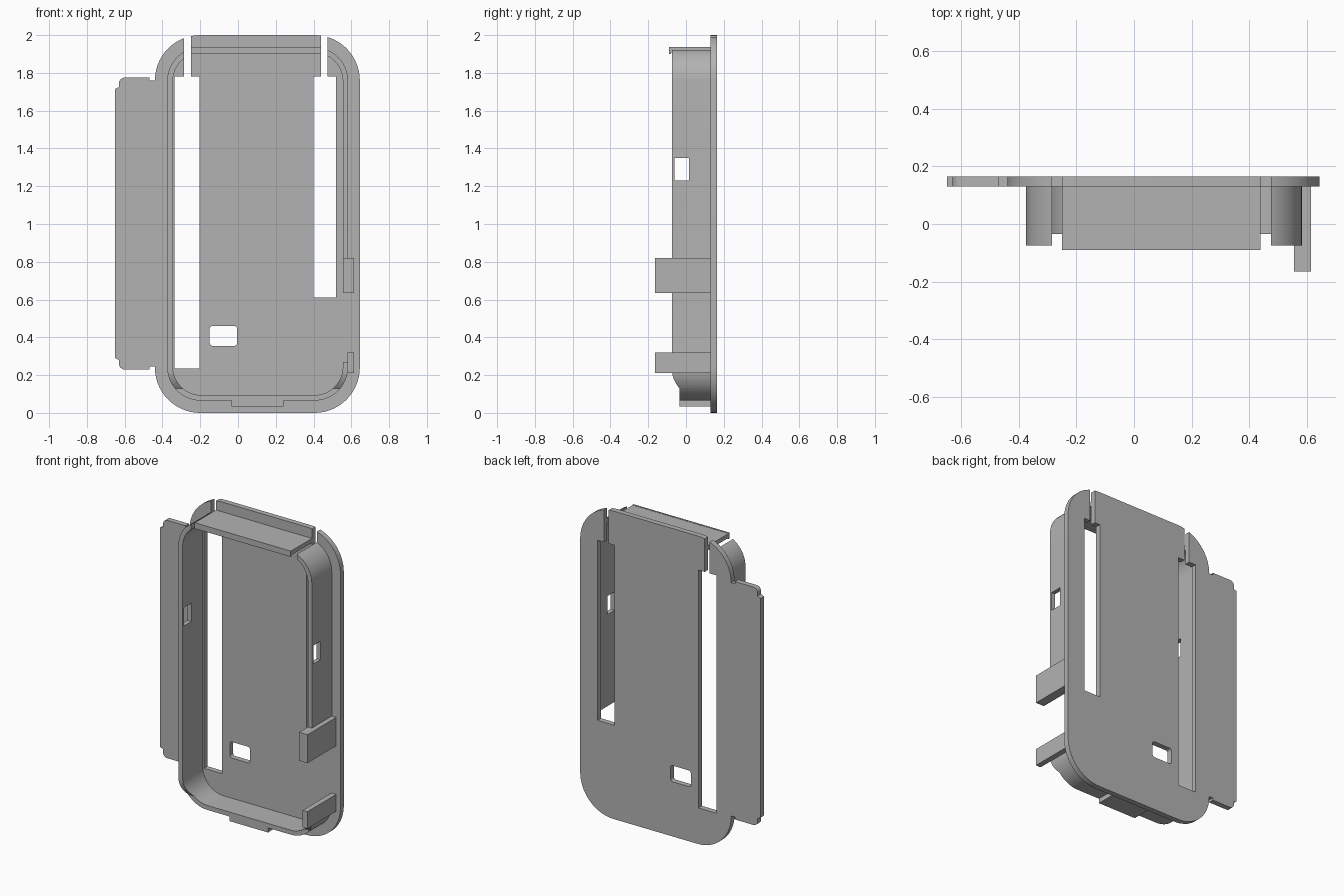
import bpy, bmesh
from math import cos, sin, radians

cube = bpy.data.objects.get("Cube")
if cube:
    bpy.data.objects.remove(cube, do_unlink=True)

grey = bpy.data.materials.new("plain_grey")
grey.use_nodes = True
GREY = (0.45, 0.45, 0.45, 1)
grey.diffuse_color = GREY
grey.node_tree.nodes["Principled BSDF"].inputs["Base Color"].default_value = GREY


def prism(name, points, depth):
    """Extrude a closed 3D polygon along the depth vector."""
    bm = bmesh.new()
    face = bm.faces.new([bm.verts.new(p) for p in points])
    extruded = bmesh.ops.extrude_face_region(bm, geom=[face])["geom"]
    verts = [v for v in extruded if isinstance(v, bmesh.types.BMVert)]
    bmesh.ops.translate(bm, verts=verts, vec=depth)
    bmesh.ops.recalc_face_normals(bm, faces=bm.faces)
    mesh = bpy.data.meshes.new(name)
    bm.to_mesh(mesh)
    bm.free()
    mesh.materials.append(grey)
    obj = bpy.data.objects.new(name, mesh)
    bpy.context.collection.objects.link(obj)
    return obj


def panel(name, outline, y0, y1):
    return prism(name, [(x, y0, z) for x, z in outline], (0, y1 - y0, 0))


def box(name, x0, x1, y0, y1, z0, z1):
    return panel(name, [(x0, z0), (x1, z0), (x1, z1), (x0, z1)], y0, y1)


def arc(cx, cz, r, start, end, steps=14):
    angles = [radians(start + (end - start) * i / steps) for i in range(steps + 1)]
    return [(cx + r * cos(a), cz + r * sin(a)) for a in angles]


def rounded(x0, x1, z0, z1, r):
    return (arc(x0 + r, z0 + r, r, 180, 270) + arc(x1 - r, z0 + r, r, 270, 360)
            + arc(x1 - r, z1 - r, r, 0, 90) + arc(x0 + r, z1 - r, r, 90, 180))


def boolean(obj, others, operation="DIFFERENCE"):
    """Apply a boolean for each helper, then remove the helpers."""
    for other in others:
        mod = obj.modifiers.new("bool", "BOOLEAN")
        mod.operation, mod.solver, mod.object = operation, "EXACT", other
        bpy.context.view_layer.update()
        bpy.ops.object.select_all(action="DESELECT")
        bpy.context.view_layer.objects.active = obj
        obj.select_set(True)
        bpy.ops.object.modifier_apply(modifier=mod.name)
        bpy.data.objects.remove(other, do_unlink=True)


BACK, FRONT, RIM = 0.165, 0.13, -0.075
CORNERS = (-0.2, 0.405)

# Back plate with windows, a small port and the two slots beside the top tongue
plate = panel("back_plate", rounded(-0.44, 0.645, 0, 2, 0.24), FRONT, BACK)
boolean(plate, [
    box("left_window", -0.335, -0.205, 0, 0.3, 0.235, 1.78),
    box("right_window", 0.4, 0.52, 0, 0.3, 0.61, 1.78),
    box("left_slot", -0.285, -0.25, 0, 0.3, 1.75, 2.1),
    box("right_slot", 0.44, 0.475, 0, 0.3, 1.75, 2.1),
    panel("small_port", rounded(-0.15, -0.005, 0.355, 0.46, 0.015), 0, 0.3),
])

# Side flap with notched, rounded ends, mirrored about its middle height
MID = 1.0025
upper = [(-0.43, 1.76), (-0.468, 1.76), (-0.468, 1.775), (-0.6, 1.775)]
upper += arc(-0.6, 1.745, 0.03, 90, 180, 6)[1:]
upper += [(-0.63, 1.725), (-0.65, 1.715)]
flap = panel("side_flap", upper + [(x, 2 * MID - z) for x, z in reversed(upper)], FRONT, BACK)
boolean(plate, [flap], "UNION")

# Raised rim, lower around the bottom, open at the top tongue and low on the right
rim = panel("rim_wall", rounded(-0.375, 0.583, 0.065, 1.935, 0.178), RIM, FRONT)
low_edge = [(-0.2, 0.23), (RIM, 0.23)]
low_edge += [(-0.035 - 0.04 * cos(radians(a)) ** 2, 0.23 - 0.1 * sin(radians(a)))
             for a in range(0, 91, 10)][1:]
low_edge += [(-0.035, 0), (-0.2, 0)]
boolean(rim, [
    panel("rim_hollow", rounded(-0.345, 0.555, 0.094, 1.907, 0.15), -0.3, 0.3),
    box("top_opening", -0.285, 0.475, -0.3, 0.3, 1.7, 2.1),
    box("right_opening", 0.5, 0.7, -0.3, 0.3, 0.27, 0.7),
    box("side_ports", -0.5, 0.7, -0.06, 0.015, 1.23, 1.35),
    prism("low_edge_cut", [(-0.5, y, z) for y, z in low_edge], (1.3, 0, 0)),
])

# Top tongue shelf with a small lip
box("top_shelf", -0.25, 0.44, -0.085, FRONT, 1.908, 1.936)
box("top_lip", -0.25, 0.44, -0.09, -0.08, 1.9, 1.938)

# Right catches and bottom tab
box("upper_catch", 0.555, 0.615, -0.165, FRONT, 0.635, 0.82)
box("lower_catch", 0.58, 0.615, -0.165, FRONT, 0.21, 0.32)
box("bottom_tab", -0.035, 0.24, -0.035, FRONT, 0.035, 0.068)

# Smooth the rounded corners, keeping edges sharp
for obj in (plate, rim):
    bpy.ops.object.select_all(action="DESELECT")
    bpy.context.view_layer.objects.active = obj
    obj.select_set(True)
    bpy.ops.object.shade_smooth_by_angle(angle=radians(30))
